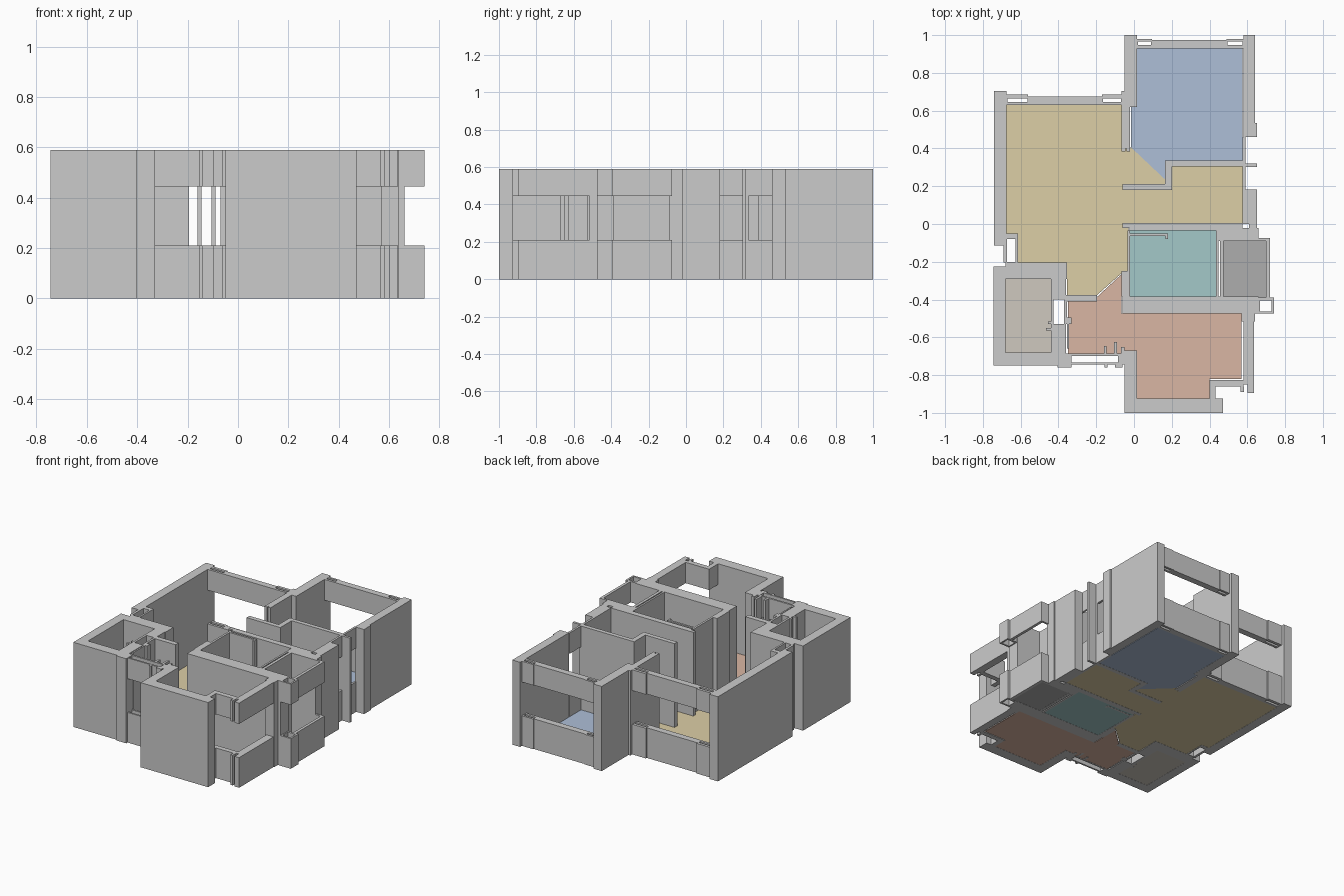
import bpy, bmesh

H, SILL, HEAD = 0.59, 0.21, 0.445      # wall height, window sill and head
FULL, WINDOW = [(0, H)], [(0, SILL), (HEAD, H)]


def add_prism(bm, points, z0, z1):
    low = [bm.verts.new((x, y, z0)) for x, y in points]
    high = [bm.verts.new((x, y, z1)) for x, y in points]
    bm.faces.new(low[::-1])
    bm.faces.new(high)
    n = len(points)
    for i in range(n):
        j = (i + 1) % n
        bm.faces.new((low[i], low[j], high[j], high[i]))


def finish(name, bm):
    bmesh.ops.recalc_face_normals(bm, faces=bm.faces)
    me = bpy.data.meshes.new(name)
    bm.to_mesh(me)
    bm.free()
    ob = bpy.data.objects.new(name, me)
    bpy.context.collection.objects.link(ob)
    return ob


def walls(name, rects, bands=FULL):
    """Each rect is x0, x1, y0, y1, raised over every height band."""
    bm = bmesh.new()
    for x0, x1, y0, y1 in rects:
        for z0, z1 in bands:
            add_prism(bm, [(x0, y0), (x1, y0), (x1, y1), (x0, y1)], z0, z1)
    return finish(name, bm)


def ring(x0, x1, y0, y1, a0, a1, b0, b1):
    """Four rects around the slot a0..a1 by b0..b1."""
    return [(x0, a0, y0, y1), (a1, x1, y0, y1), (a0, a1, y0, b0), (a0, a1, b1, y1)]


def floor(name, points, color):
    bm = bmesh.new()
    add_prism(bm, points, 0.001, 0.006)
    mat = bpy.data.materials.new(name + "_colour")
    mat.diffuse_color = (*color, 1)
    finish(name, bm).data.materials.append(mat)


def rect(x0, x1, y0, y1):
    return [(x0, y0), (x1, y0), (x1, y1), (x0, y1)]


# Floors
floor("bedroom_floor", [(0.015, 0.93), (-0.0, 0.62), (-0.015, 0.62), (-0.015, 0.405),
                        (0.165, 0.235), (0.165, 0.335), (0.575, 0.335), (0.575, 0.93)],
      (0.42, 0.52, 0.68))
floor("living_floor", [(-0.675, 0.63), (-0.675, -0.05), (-0.615, -0.05), (-0.615, -0.205),
                       (-0.355, -0.205), (-0.355, -0.38), (-0.2, -0.38), (-0.065, -0.26),
                       (-0.03, -0.25), (-0.03, 0.005), (0.575, 0.005), (0.575, 0.305),
                       (0.2, 0.305), (0.2, 0.2), (0.165, 0.2), (0.165, 0.235),
                       (-0.015, 0.405), (-0.065, 0.405), (-0.065, 0.63)],
      (0.72, 0.62, 0.38))
floor("kitchen_floor", [(-0.35, -0.39), (-0.2, -0.39), (-0.065, -0.265), (-0.065, -0.475),
                        (0.57, -0.475), (0.57, -0.82), (0.4, -0.82), (0.4, -0.925),
                        (0.015, -0.925), (0.015, -0.67), (-0.06, -0.67), (-0.06, -0.685),
                        (-0.35, -0.685)], (0.70, 0.47, 0.37))
floor("bathroom_floor", rect(-0.02, 0.435, -0.39, -0.035), (0.37, 0.58, 0.58))
floor("balcony_floor", rect(0.475, 0.70, -0.39, -0.09), (0.42, 0.42, 0.42))
floor("store_floor", rect(-0.68, -0.44, -0.68, -0.29), (0.62, 0.58, 0.52))

# Bedroom: thick side walls, thinner return on the left
walls("bedroom_walls", [
    (-0.05, 0.015, 0.63, 1.0), (-0.065, -0.05, 0.63, 0.705),
    (-0.065, -0.045, 0.385, 0.63), (-0.04, -0.02, 0.385, 0.63),
    (-0.045, -0.04, 0.4, 0.63), (-0.02, 0.015, 0.62, 0.63),
    (0.58, 0.64, 0.46, 1.0), (0.64, 0.65, 0.46, 0.535)])
# Partition between bedroom and living room
walls("bedroom_partition", [
    (-0.06, 0.165, 0.18, 0.212), (0.165, 0.2, 0.18, 0.335), (0.2, 0.59, 0.305, 0.335)])
# Back windows: slim middle band with slotted end pieces
walls("bedroom_window", [(0.095, 0.49, 0.93, 0.975)]
      + ring(0.015, 0.095, 0.93, 0.98, 0.02, 0.09, 0.947, 0.965)
      + ring(0.49, 0.58, 0.93, 0.98, 0.495, 0.575, 0.947, 0.965), WINDOW)
walls("living_window", [(-0.56, -0.17, 0.63, 0.675)]
      + ring(-0.675, -0.56, 0.63, 0.685, -0.67, -0.565, 0.647, 0.665)
      + ring(-0.17, -0.05, 0.63, 0.685, -0.165, -0.068, 0.647, 0.665), WINDOW)
# Right side thin window bands and their jambs
walls("side_window", [(0.575, 0.59, 0.335, 0.46), (0.575, 0.59, 0.16, 0.305)], WINDOW)
walls("side_window_jambs", [(0.59, 0.65, 0.303, 0.32), (0.59, 0.65, 0.16, 0.182)])
walls("side_wall", [(0.575, 0.61, 0.0, 0.16), (0.61, 0.65, -0.02, 0.16),
                    (0.61, 0.66, -0.08, -0.02)])

# Living room left wall and open pipe duct below it
walls("living_wall", [(-0.74, -0.675, -0.05, 0.705), (-0.74, -0.69, -0.115, -0.05)])
walls("left_duct", ring(-0.69, -0.615, -0.205, -0.05, -0.673, -0.628, -0.2, -0.08))

# Store room shell
walls("store_walls", [
    (-0.745, -0.68, -0.75, -0.225), (-0.68, -0.355, -0.29, -0.205),
    (-0.68, -0.405, -0.75, -0.68), (-0.44, -0.425, -0.68, -0.29),
    (-0.425, -0.36, -0.4, -0.29), (-0.425, -0.405, -0.68, -0.53),
    (-0.405, -0.36, -0.76, -0.53), (-0.37, -0.355, -0.53, -0.4),
    (-0.465, -0.44, -0.565, -0.55), (-0.455, -0.44, -0.53, -0.515)])
# Kitchen left end, stub walls and posts
walls("kitchen_end_walls", [
    (-0.36, -0.195, -0.41, -0.375), (-0.36, -0.33, -0.53, -0.495),
    (-0.355, -0.345, -0.66, -0.53), (-0.36, -0.33, -0.76, -0.69),
    (-0.16, -0.145, -0.69, -0.645), (-0.105, -0.09, -0.69, -0.625),
    (-0.07, -0.05, -0.69, -0.65)])
# Front window of the kitchen with its slot and nibs
walls("kitchen_front_window",
      ring(-0.36, -0.05, -0.745, -0.685, -0.35, -0.085, -0.733, -0.698)
      + [(-0.155, -0.14, -0.76, -0.745), (-0.1, -0.06, -0.76, -0.745)], WINDOW)
# Kitchen bay
walls("kitchen_bay_walls", [
    (-0.05, 0.015, -0.925, -0.67), (-0.05, 0.47, -1.0, -0.925),
    (0.57, 0.64, -0.515, -0.475)])
walls("kitchen_corner_window", [
    (0.4, 0.432, -0.925, -0.825), (0.432, 0.58, -0.86, -0.825),
    (0.565, 0.582, -0.89, -0.86), (0.58, 0.6, -0.85, -0.515),
    (0.6, 0.635, -0.895, -0.515)], WINDOW)

# Bathroom walls and door leaf
walls("bathroom_walls", [
    (-0.06, 0.575, -0.02, 0.005), (-0.025, 0.435, -0.035, -0.02),
    (0.435, 0.61, -0.09, -0.02), (0.61, 0.66, -0.09, -0.08),
    (-0.065, -0.02, -0.385, -0.25), (-0.06, 0.66, -0.475, -0.385),
    (0.435, 0.448, -0.385, -0.09), (0.455, 0.475, -0.385, -0.09),
    (-0.02, 0.18, -0.064, -0.05), (0.168, 0.18, -0.08, -0.064),
    (-0.035, -0.02, -0.25, -0.035)])
# Balcony window bands wrapping the corner, with open duct
walls("balcony_window", [(0.66, 0.72, -0.09, -0.075), (0.70, 0.72, -0.39, -0.09)]
      + ring(0.66, 0.74, -0.475, -0.39, 0.668, 0.728, -0.462, -0.405), WINDOW)
